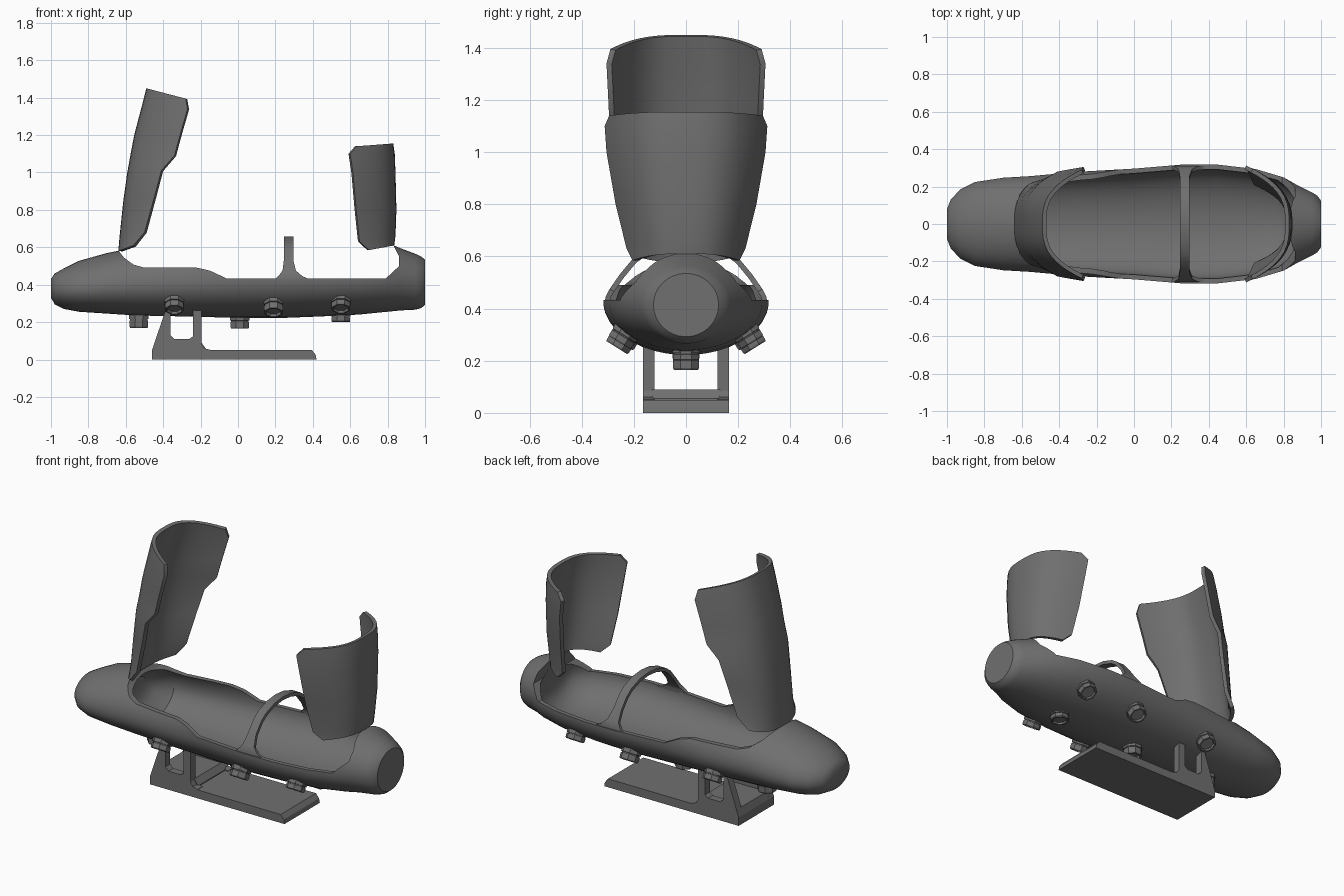
import bpy, bmesh, math
from mathutils import Vector

if "Cube" in bpy.data.objects:
    bpy.data.objects.remove(bpy.data.objects["Cube"])

STATIONS = [  # x, half width, bottom z, widest z, top z
    (-1.0, .08, .33, .38, .43), (-.98, .13, .295, .375, .46), (-.93, .185, .27, .375, .488),
    (-.85, .225, .255, .38, .528), (-.7, .248, .245, .39, .57), (-.55, .257, .235, .40, .60),
    (-.3, .28, .23, .41, .64), (0, .297, .222, .425, .66), (.25, .318, .222, .43, .66),
    (.45, .318, .23, .43, .66), (.65, .295, .24, .43, .65), (.8, .25, .255, .43, .625),
    (.87, .21, .262, .43, .595), (.95, .17, .266, .42, .565), (.98, .152, .275, .416, .55),
    (1.0, .125, .292, .415, .535)]

dark_grey = bpy.data.materials.new("dark_grey")
dark_grey.diffuse_color = (.16, .16, .16, 1)
dark_grey.use_nodes = True
dark_grey.node_tree.nodes["Principled BSDF"].inputs["Base Color"].default_value = dark_grey.diffuse_color


def make(name, verts, faces, smooth=True, fix=True):
    me = bpy.data.meshes.new(name)
    me.from_pydata([tuple(v) for v in verts], [], faces)
    me.materials.append(dark_grey)
    if fix:
        bm = bmesh.new()
        bm.from_mesh(me)
        bmesh.ops.recalc_face_normals(bm, faces=bm.faces)
        bm.to_mesh(me)
        bm.free()
    ob = bpy.data.objects.new(name, me)
    bpy.context.collection.objects.link(ob)
    if smooth:
        shade(ob)
    return ob


def activate(ob):
    bpy.ops.object.select_all(action='DESELECT')
    ob.select_set(True)
    bpy.context.view_layer.objects.active = ob


def shade(ob):
    activate(ob)
    bpy.ops.object.shade_smooth_by_angle(angle=math.radians(35))


def grid_faces(rows, cols, wrap=False):
    return [(i * cols + j, i * cols + (j + 1) % cols, (i + 1) * cols + (j + 1) % cols, (i + 1) * cols + j)
            for i in range(rows - 1) for j in range(cols if wrap else cols - 1)]


def capped_faces(rows, cols):
    return grid_faces(rows, cols, True) + [tuple(range(cols)), tuple(range((rows - 1) * cols, rows * cols))]


def loft(name, stations, inset=0, n=40):
    verts = []
    for x, w, zb, zm, zt in stations:
        for k in range(n):
            a = 2 * math.pi * (k + .5) / n
            h = (zt - zm if math.sin(a) > 0 else zm - zb) - inset
            verts.append((x, (w - inset) * math.cos(a), zm + h * math.sin(a)))
    return make(name, verts, capped_faces(len(stations), n), False)


def station_at(x):
    for a, b in zip(STATIONS, STATIONS[1:]):
        if a[0] <= x <= b[0]:
            t = (x - a[0]) / (b[0] - a[0])
            return tuple(p + t * (q - p) for p, q in zip(a, b))


def prism(name, profile, y0, y1):
    n = len(profile)
    verts = [(x, y, z) for y in (y0, y1) for x, z in profile]
    return make(name, verts, capped_faces(2, n), False)


def subtract(ob, cutter):
    m = ob.modifiers.new("cut", 'BOOLEAN')
    m.operation, m.solver, m.object = 'DIFFERENCE', 'EXACT', cutter
    activate(ob)
    bpy.ops.object.modifier_apply(modifier=m.name)
    bpy.data.objects.remove(cutter)


def thicken(ob, t, offset):
    m = ob.modifiers.new("thickness", 'SOLIDIFY')
    m.thickness, m.offset = t, offset
    activate(ob)
    bpy.ops.object.modifier_apply(modifier=m.name)
    shade(ob)


# Hull: closed loft, hollowed with rounded ends, then opened along the rim line
hull = loft("hull", STATIONS)
inner = [(-.68, .14, .36, .44, .53), (-.65, .195, .30, .41, .56)]
inner += [station_at(x) for x in (-.58, -.45, -.3, 0, .25, .45, .65, .77)]
inner += [(.82, .22, .28, .43, .60), (.85, .19, .31, .43, .58), (.87, .14, .35, .43, .55)]
subtract(hull, loft("cavity_cutter", inner, .026))
rim = [(-.645, .59), (-.61, .545), (-.56, .508), (-.5, .491), (-.22, .491), (-.15, .475), (-.06, .433),
       (.79, .433), (.862, .50), (.862, .55), (.82, .63), (.82, .9), (-.645, .9)]
subtract(hull, prism("opening_cutter", rim, -.6, .6))
shade(hull)


# Raised canopy shells: rows of (back x, back z, front x, front z, half width)
def canopy(name, rows, offset, n=24):
    verts = []
    for xb, zb, xf, zf, w in rows:
        for j in range(n + 1):
            s = math.sin(math.pi * (j / n - .5))
            k = abs(s) ** 2.9
            verts.append((xb + (xf - xb) * k, w * s, zb + (zf - zb) * k))
    thicken(make(name, verts, grid_faces(len(rows), n + 1), fix=False), .022, offset)


canopy("foot_canopy", [
    (-.64, .58, -.56, .61, .215), (-.633, .66, -.5, .68, .235), (-.613, .85, -.447, .87, .258),
    (-.592, 1.0, -.41, 1.01, .28), (-.574, 1.1, -.34, 1.09, .293), (-.555, 1.2, -.31, 1.2, .298),
    (-.513, 1.36, -.27, 1.34, .305), (-.49, 1.45, -.28, 1.395, .29)], 1)
canopy("head_canopy", [
    (.835, .61, .70, .585, .205), (.842, .66, .65, .63, .228), (.847, .8, .632, .8, .27),
    (.842, 1.0, .615, 1.0, .305), (.838, 1.1, .60, 1.1, .312), (.83, 1.155, .635, 1.14, .295)], -1)

# Hoop over the opening, flared at both feet: (y, z, x min, x max)
half = [(.311, .422, .19, .40), (.309, .445, .215, .345), (.293, .475, .238, .31), (.255, .53, .245, .296),
        (.205, .59, .245, .296), (.16, .622, .245, .296), (.08, .65, .245, .296)]
path = half + [(0, .658, .245, .296)] + [(-y, z, a, b) for y, z, a, b in reversed(half)]
hoop = make("hoop", [(x, y, z) for y, z, a, b in path for x in (a, b)], grid_faces(len(path), 2), fix=False)
thicken(hoop, .02, 1)


# Thrusters: lathed eight-sided nozzles reaching from their end just into the hull skin
def thruster(name, end, direction, n=8):
    end, d = Vector(end), Vector(direction).normalized()
    _, w, zb, zm, _ = station_at(end.x)
    depth = 0
    while True:
        p = end - d * depth
        if (p.y / w) ** 2 + ((p.z - zm) / (zm - zb)) ** 2 < 1:
            break
        depth += .001
    depth += .013
    profile = [(.040, -.25), (.042, 0), (.05, 0), (.054, -.1), (.054, -.5),
               (.05, -.52), (.05, -.6), (.056, -.62), (.056, -1)]
    rot = Vector((0, 0, 1)).rotation_difference(d).to_matrix()
    verts = []
    for r, h in profile:
        for k in range(n):
            a = 2 * math.pi * (k + .5) / n
            verts.append(end + rot @ Vector((r * math.cos(a), r * math.sin(a), h * depth)))
    make(name, verts, capped_faces(len(profile), n), False)


for i, (x, z) in enumerate([(-.53, .168), (.01, .165), (.55, .20)]):
    thruster(f"bottom_thruster_{i}", (x, 0, z), (0, 0, -1))
for i, (x, y, z) in enumerate([(-.34, .245, .265), (.19, .265, .25), (.55, .255, .27)]):
    for side, s in (("right", 1), ("left", -1)):
        thruster(f"{side}_thruster_{i}", (x, s * y, z), (0, s * .53, -.85))

# Stand: base plate, low cross block and two side frames
prism("stand_base", [(-.46, 0), (.42, 0), (.415, .025), (.395, .05), (-.46, .05)], -.165, .165)
prism("stand_block", [(-.46, .03), (-.17, .03), (-.17, .055), (-.195, .09), (-.445, .09), (-.46, .05)], -.13, .13)
frame = [(-.46, .04), (-.15, .04), (-.15, .052), (-.18, .06), (-.195, .085), (-.195, .265), (-.24, .265),
         (-.24, .125), (-.26, .11), (-.34, .11), (-.36, .13), (-.36, .27), (-.385, .27), (-.46, .05)]
for side, s in (("right", 1), ("left", -1)):
    prism(f"{side}_stand_frame", frame, s * .12, s * .165)
